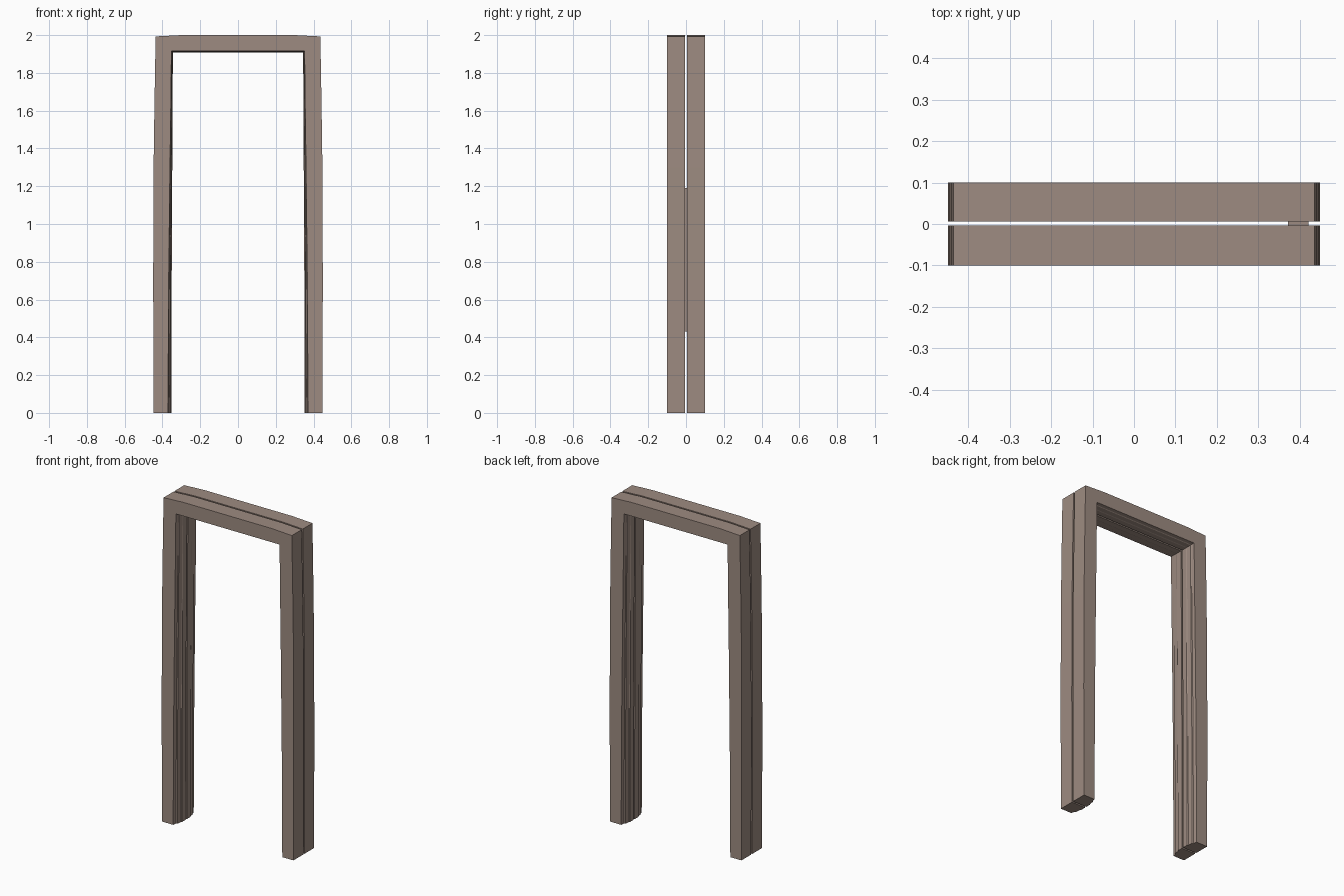
import bpy, bmesh

if "Cube" in bpy.data.objects:
    bpy.data.objects.remove(bpy.data.objects["Cube"])

mat = bpy.data.materials.new("weathered taupe wood")
mat.diffuse_color = (0.34, 0.26, 0.22, 1)
mat.use_nodes = True
mat.node_tree.nodes["Principled BSDF"].inputs["Base Color"].default_value = mat.diffuse_color

# Stations up one side and across the head:
# outer x, outer z, inner x, inner z, step direction (x, z), step scale
HALF = [(0.447, 0.0, 0.352, 0.0, 1, 0, 1.0),
        (0.449, 0.70, 0.351, 0.70, 1, 0, 0.85),
        (0.447, 1.30, 0.348, 1.30, 1, 0, 0.65),
        (0.442, 1.65, 0.346, 1.65, 1, 0, 0.5),
        (0.436, 1.993, 0.345, 1.908, 1, 1, 0.4),
        (0.300, 2.0, 0.300, 1.908, 0, 1, 0.4)]
STATIONS = HALF + [(-a, b, -c, d, -e, f, g) for a, b, c, d, e, f, g in reversed(HALF)]

# Inner moulding: y, setback from the opening
MOULDING = [(0.100, 0.019), (0.078, 0.015), (0.074, 0.008),
            (0.045, 0.005), (0.040, 0.0)]


def add_object(name, bm):
    bmesh.ops.recalc_face_normals(bm, faces=bm.faces)
    me = bpy.data.meshes.new(name)
    bm.to_mesh(me)
    bm.free()
    me.materials.append(mat)
    ob = bpy.data.objects.new(name, me)
    bpy.context.collection.objects.link(ob)


def door_frame(name, side, gap_y):
    """Sweep the moulded section up one leg, over the head, down the other."""
    bm = bmesh.new()
    rings = []
    for ox, oz, ix, iz, dx, dz, s in STATIONS:
        pts = [(ox, gap_y, oz), (ox, side * 0.1, oz)]
        pts += [(ix + dx * d * s, side * y, iz + dz * d * s) for y, d in MOULDING]
        pts.append((ix, gap_y, iz))
        rings.append([bm.verts.new(p) for p in pts])
    n = len(rings[0])
    for a, b in zip(rings, rings[1:]):
        for i in range(n):
            j = (i + 1) % n
            bm.faces.new((a[i], a[j], b[j], b[i]))
    bm.faces.new(rings[0])
    bm.faces.new(rings[-1])
    add_object(name, bm)


door_frame("front_frame", -1, -0.004)
door_frame("back_frame", 1, 0.006)

# Thin spacer joining the two frames in the right leg
bm = bmesh.new()
bmesh.ops.create_cube(bm, size=1)
for v in bm.verts:
    v.co = (0.397 + v.co.x * 0.05, 0.001 + v.co.y * 0.012, 0.81 + v.co.z * 0.76)
add_object("leg_spacer", bm)
